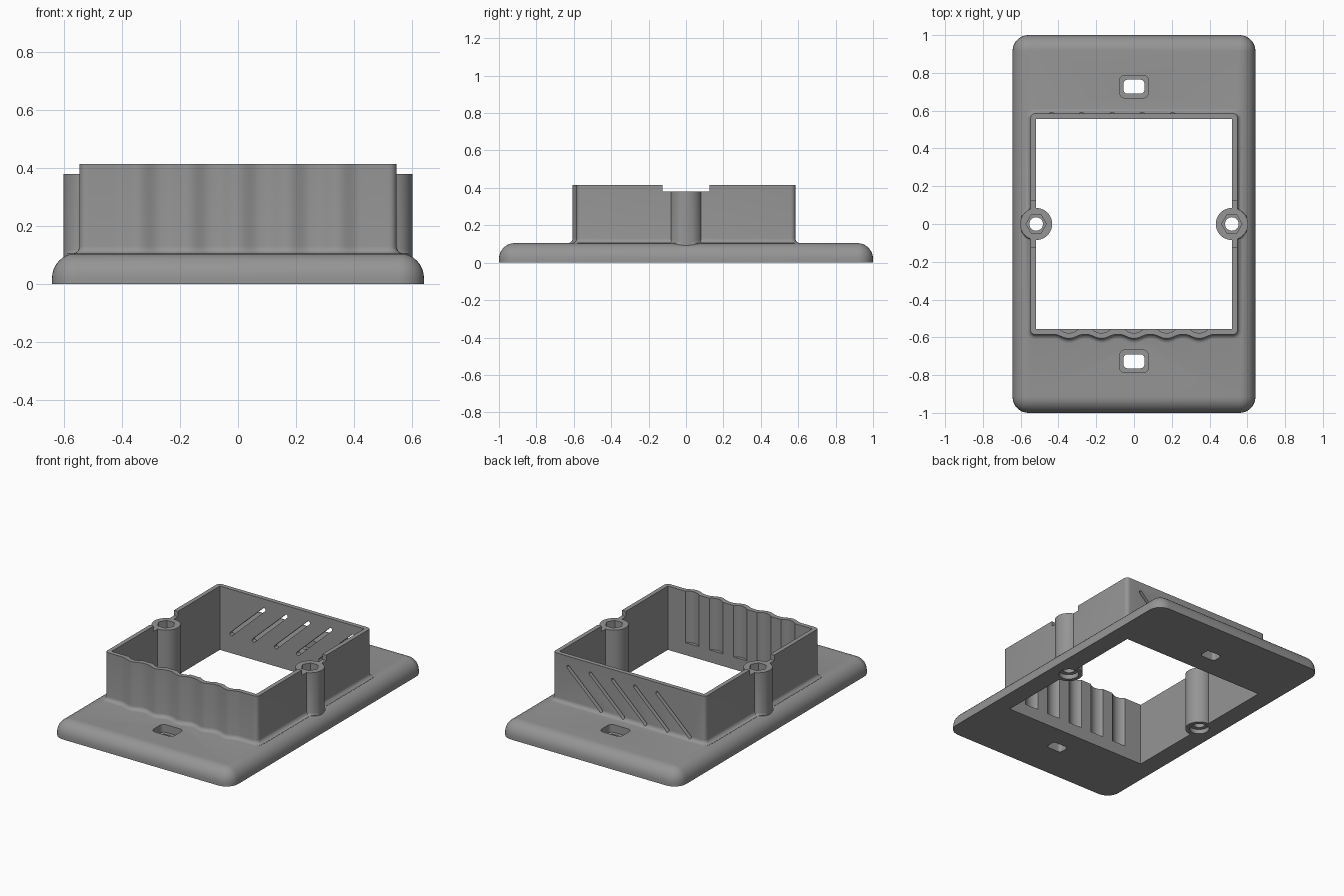
import bpy, bmesh, math
from mathutils import Vector, Matrix

if "Cube" in bpy.data.objects:
    bpy.data.objects.remove(bpy.data.objects["Cube"])

grey = bpy.data.materials.new("mid grey")
grey.diffuse_color = (0.3, 0.3, 0.3, 1)
grey.use_nodes = True
grey.node_tree.nodes["Principled BSDF"].inputs["Base Color"].default_value = grey.diffuse_color


def rounded_rect(hx, hy, r, n=8):
    pts = []
    for q, (sx, sy) in enumerate([(1, 1), (-1, 1), (-1, -1), (1, -1)]):
        for i in range(n + 1):
            a = math.pi / 2 * (q + i / n)
            pts.append((sx * (hx - r) + r * math.cos(a), sy * (hy - r) + r * math.sin(a)))
    return pts


def circle(r, n=48):
    return [(r * math.cos(2 * math.pi * i / n), r * math.sin(2 * math.pi * i / n)) for i in range(n)]


def offset(pts, d):
    """Push a counter-clockwise outline outward by d."""
    out = []
    for i, p in enumerate(pts):
        t = Vector(pts[(i + 1) % len(pts)]) - Vector(pts[i - 1])
        t.normalize()
        out.append((p[0] + d * t.y, p[1] - d * t.x))
    return out


def loft(name, rings, loc=(0, 0)):
    """Closed solid through a list of (outline, z)."""
    bm = bmesh.new()
    loops = [[bm.verts.new((x + loc[0], y + loc[1], z)) for x, y in pts] for pts, z in rings]
    for a, b in zip(loops, loops[1:]):
        for i in range(len(a)):
            j = (i + 1) % len(a)
            bm.faces.new((a[i], a[j], b[j], b[i]))
    bm.faces.new(loops[0][::-1])
    bm.faces.new(loops[-1])
    me = bpy.data.meshes.new(name)
    bm.to_mesh(me)
    bm.free()
    me.materials.append(grey)
    ob = bpy.data.objects.new(name, me)
    bpy.context.collection.objects.link(ob)
    return ob


def prism(name, pts, z0, z1, loc=(0, 0)):
    return loft(name, [(pts, z0), (pts, z1)], loc)


def combine(base, tool, op):
    """Apply a boolean and remove the tool."""
    mod = base.modifiers.new("cut", 'BOOLEAN')
    mod.operation, mod.object, mod.solver = op, tool, 'EXACT'
    bpy.context.view_layer.update()
    dg = bpy.context.evaluated_depsgraph_get()
    me = bpy.data.meshes.new_from_object(base.evaluated_get(dg))
    base.modifiers.clear()
    base.data = me
    bpy.data.objects.remove(tool)


def rect(hx, hy):
    return [(-hx, -hy), (hx, -hy), (hx, hy), (-hx, hy)]


# Base plate with a rounded upper edge
R, H = 0.085, 0.105
rings = [(rounded_rect(0.643, 1, R), 0)]
for i in range(9):
    a = math.pi / 2 * i / 8
    d = R * (1 - math.cos(a)) * 0.98
    rings.append((rounded_rect(0.643 - d, 1 - d, R - d), H - R + R * math.sin(a)))
frame = loft("wall_box_frame", rings)

# Box wall: rounded outline with five bulges along the front
BULGES = [0.1725 * k for k in range(-2, 3)]
outline = rounded_rect(0.548, 0.585, 0.025, 5)
front = []
for i in range(1, 104):
    x = -0.523 + 1.046 * i / 104
    d = min(abs(x - c) for c in BULGES)
    front.append((x, -0.585 - (0.011 * (1 + math.cos(math.pi * d / 0.078)) if d < 0.078 else 0)))
outline = outline[:18] + front + outline[18:]


def flare(f):
    """Concave foot of radius f as (spread, z) steps."""
    return [(f * (1 - math.sin(a)), H + f * (1 - math.cos(a)))
            for a in (math.pi / 2 * i / 5 for i in range(6))]


rings = [(offset(outline, 0.025), 0.05)]
rings += [(offset(outline, s), z) for s, z in flare(0.025)]
rings.append((outline, 0.415))
combine(frame, loft("wall", rings), 'UNION')

# Flared feet of the side screw posts
for side in (-1, 1):
    rings = [([(x, y * 1.25) for x, y in circle(0.084)], 0.05)]
    rings += [([(x, y * (1 + s / 0.084)) for x, y in circle(0.084)], z) for s, z in flare(0.021)]
    rings.append((circle(0.084), 0.3))
    combine(frame, loft("post_foot", rings, (side * 0.518, 0)), 'UNION')

# Main opening and the lowered wall beside the posts
combine(frame, prism("opening", rect(0.52, 0.556), -0.1, 0.6), 'DIFFERENCE')
combine(frame, prism("notch", rect(0.8, 0.125), 0.38, 0.6), 'DIFFERENCE')

# Grooves inside the front wall
for x in BULGES:
    combine(frame, prism("groove", circle(0.068), 0.08, 0.6, (x, -0.509)), 'DIFFERENCE')

# Diagonal vents in the back wall
for k in range(-2, 3):
    vent = prism("vent", rounded_rect(0.172, 0.011, 0.0105, 4), -0.1, 0.1)
    vent.data.transform(Matrix.Translation((0.16 * k, 0.57, 0.235))
                        @ Matrix.Rotation(math.pi / 2, 4, 'X')
                        @ Matrix.Rotation(math.atan2(0.235, 0.25), 4, 'Z'))
    combine(frame, vent, 'DIFFERENCE')

# Screw posts with a hexagonal nut seat, bore and round bottom recess
for side in (-1, 1):
    at = (side * 0.518, 0)
    combine(frame, prism("post", circle(0.085), 0, 0.38, at), 'UNION')
    combine(frame, prism("bore", circle(0.036, 24), -0.1, 0.6, at), 'DIFFERENCE')
    combine(frame, prism("nut_seat", circle(0.054, 6), 0.33, 0.6, at), 'DIFFERENCE')
    combine(frame, prism("recess", circle(0.06, 32), -0.1, 0.03, at), 'DIFFERENCE')

# Mounting slots with a shallow step
for y in (-0.727, 0.727):
    combine(frame, prism("slot_step", rounded_rect(0.077, 0.06, 0.03), 0.055, 0.3, (0, y)), 'DIFFERENCE')
    combine(frame, prism("slot", rounded_rect(0.055, 0.037, 0.02), -0.1, 0.3, (0, y)), 'DIFFERENCE')

# Smooth shading with crisp edges
bpy.context.view_layer.objects.active = frame
frame.select_set(True)
bpy.ops.object.shade_smooth_by_angle(angle=math.radians(30))
